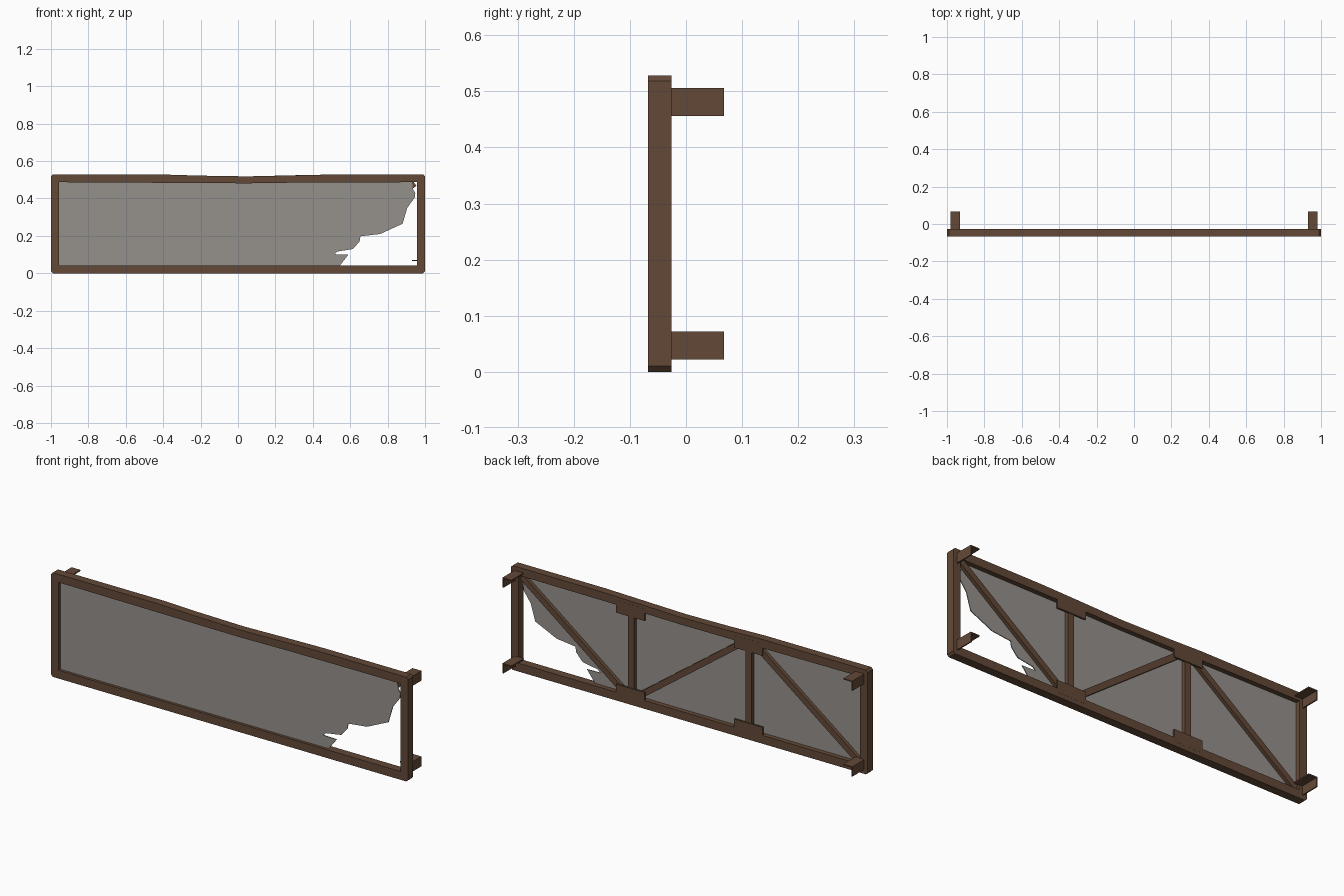
import bpy, bmesh, math
from mathutils import Vector

if "Cube" in bpy.data.objects:
    bpy.data.objects.remove(bpy.data.objects["Cube"])


def material(name, rgb):
    m = bpy.data.materials.new(name)
    m.diffuse_color = (*rgb, 1)
    m.use_nodes = True
    m.node_tree.nodes["Principled BSDF"].inputs["Base Color"].default_value = m.diffuse_color
    return m


RUST = material("rusty brown", (0.125, 0.066, 0.038))
SHEET = material("dull grey", (0.30, 0.28, 0.26))


def plate(name, loops, y0, y1, mat):
    """Extrude XZ outlines (first outer, others holes) from y0 to y1."""
    bm = bmesh.new()
    edges = []
    for loop in loops:
        vs = [bm.verts.new((x, y0, z)) for x, z in loop]
        edges += [bm.edges.new((vs[i - 1], vs[i])) for i in range(len(vs))]
    bmesh.ops.triangle_fill(bm, use_beauty=True, edges=edges, normal=(0, -1, 0))
    geo = bmesh.ops.extrude_face_region(bm, geom=bm.faces[:], use_keep_orig=True)
    bmesh.ops.translate(bm, vec=(0, y1 - y0, 0),
                        verts=[g for g in geo["geom"] if isinstance(g, bmesh.types.BMVert)])
    bmesh.ops.recalc_face_normals(bm, faces=bm.faces[:])
    bmesh.ops.dissolve_limit(bm, angle_limit=0.01, verts=bm.verts[:], edges=bm.edges[:])
    me = bpy.data.meshes.new(name)
    bm.to_mesh(me)
    bm.free()
    me.materials.append(mat)
    ob = bpy.data.objects.new(name, me)
    bpy.context.collection.objects.link(ob)
    return ob


def rect(x0, x1, z0, z1):
    return [(x0, z0), (x1, z0), (x1, z1), (x0, z1)]


def bar(name, a, b, width, y0, y1):
    """Straight flat bar between two XZ points."""
    a, b = Vector(a), Vector(b)
    d = (b - a).normalized() * width / 2
    n = Vector((-d.y, d.x))
    plate(name, [[a + n, a - n, b - n, b + n]], y0, y1, RUST)


# outer frame with bevelled corners and a sagging top rail
outer = [(-1, 0.01), (-0.99, 0), (0.99, 0), (1, 0.01), (1, 0.518), (0.99, 0.528),
         (0.5, 0.528), (0.3, 0.524), (0.05, 0.518), (-0.2, 0.522), (-0.4, 0.528),
         (-0.99, 0.528), (-1, 0.518)]
inner = [(-0.958, 0.042), (0.958, 0.042), (0.958, 0.487), (0.33, 0.485),
         (0.05, 0.481), (-0.22, 0.484), (-0.958, 0.487)]
plate("frame", [outer, inner], -0.068, -0.026, RUST)

# torn sheet panel, tucked slightly into the frame
torn = [(-0.965, 0.035), (0.54, 0.035), (0.59, 0.1), (0.515, 0.102), (0.53, 0.116),
        (0.615, 0.13), (0.65, 0.17), (0.655, 0.198), (0.76, 0.21), (0.88, 0.265),
        (0.905, 0.35), (0.945, 0.405), (0.948, 0.43), (0.935, 0.45), (0.93, 0.49),
        (0.05, 0.485), (-0.965, 0.49)]
plate("torn_panel", [torn], -0.054, -0.050, SHEET)

# rear truss: uprights, diagonals and gusset plates
for s, side in ((1, "right"), (-1, "left")):
    bar(f"upright_{side}", (0.33 * s, 0.03), (0.33 * s, 0.495), 0.034, -0.050, -0.030)
    bar(f"diagonal_{side}", (0.945 * s, 0.264 + 0.216 * s),
        (0.37 * s, 0.264 - 0.216 * s), 0.03, -0.050, -0.032)
    plate(f"top_gusset_{side}", [rect(0.33 * s - 0.08, 0.33 * s + 0.08, 0.445, 0.507)],
          -0.034, -0.0255, RUST)
    plate(f"bottom_gusset_{side}", [rect(0.33 * s - 0.08, 0.33 * s + 0.08, 0.021, 0.083)],
          -0.034, -0.0255, RUST)
bar("diagonal_middle", (0.29, 0.05), (-0.29, 0.475), 0.03, -0.050, -0.032)

# angle iron mounting brackets at the four corners
T = 0.006
for s, side in ((1, "right"), (-1, "left")):
    for z, level in ((0.022, "lower"), (0.456, "upper")):
        prof = [(0.98, z), (0.98, z + 0.05), (0.93, z + 0.05),
                (0.93, z + 0.05 - T), (0.98 - T, z + 0.05 - T), (0.98 - T, z)]
        plate(f"{level}_bracket_{side}", [[(x * s, h) for x, h in prof]],
              -0.030, 0.068, RUST)
